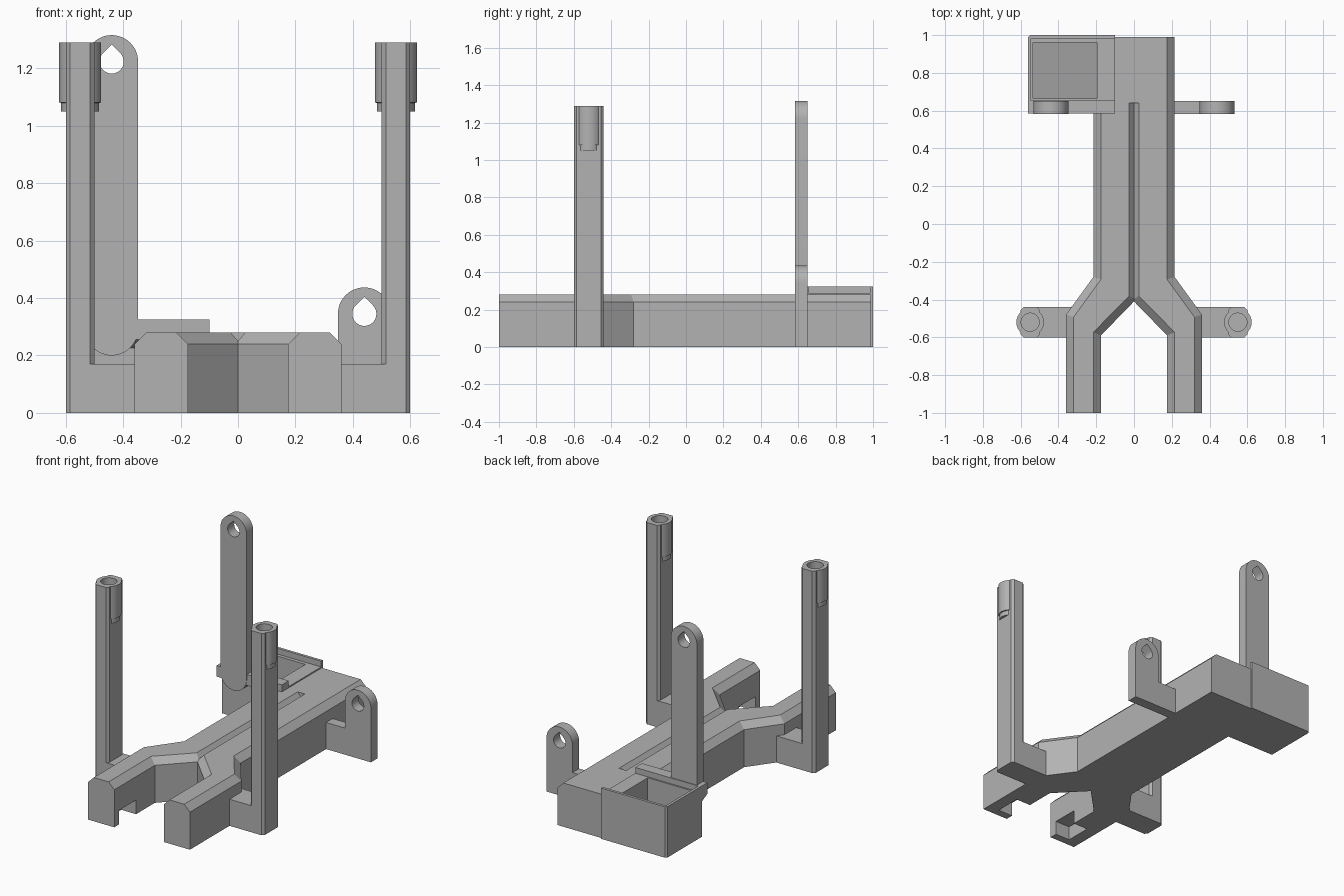
import bpy, bmesh, math
from mathutils import Vector

cube = bpy.data.objects.get("Cube")
if cube:
    bpy.data.objects.remove(cube, do_unlink=True)

grey = bpy.data.materials.new("plain_grey")
grey.use_nodes = True
COLOR = (0.45, 0.45, 0.45, 1)
grey.diffuse_color = COLOR
grey.node_tree.nodes["Principled BSDF"].inputs["Base Color"].default_value = COLOR


def loft(name, rings):
    """Closed solid through a list of equally sized rings."""
    bm = bmesh.new()
    loops = [[bm.verts.new(p) for p in ring] for ring in rings]
    n = len(loops[0])
    for low, high in zip(loops, loops[1:]):
        for i in range(n):
            j = (i + 1) % n
            bm.faces.new((low[i], low[j], high[j], high[i]))
    bm.faces.new(loops[0][::-1])
    bm.faces.new(loops[-1])
    bmesh.ops.recalc_face_normals(bm, faces=bm.faces)
    mesh = bpy.data.meshes.new(name)
    bm.to_mesh(mesh)
    bm.free()
    mesh.materials.append(grey)
    obj = bpy.data.objects.new(name, mesh)
    bpy.context.collection.objects.link(obj)
    return obj


def prism(name, pts, axis, a, b):
    """Extrude a 2D outline along y (outline in xz) or z (outline in xy)."""
    if axis == "y":
        return loft(name, [[(u, d, v) for u, v in pts] for d in (a, b)])
    return loft(name, [[(u, v, d) for u, v in pts] for d in (a, b)])


def box(name, x0, x1, y0, y1, z0, z1):
    return prism(name, [(x0, y0), (x1, y0), (x1, y1), (x0, y1)], "z", z0, z1)


def arc(cx, cy, r, start, end, n):
    angles = [math.radians(start + (end - start) * i / n) for i in range(n + 1)]
    return [(cx + r * math.cos(t), cy + r * math.sin(t)) for t in angles]


def circle(cx, cy, r, n=40):
    return arc(cx, cy, r, 0, 360, n)[:-1]


def combine(obj, tool, operation="DIFFERENCE"):
    """Apply a boolean and remove the tool."""
    mod = obj.modifiers.new("combine", "BOOLEAN")
    mod.operation, mod.solver, mod.object = operation, "EXACT", tool
    bpy.context.view_layer.update()
    graph = bpy.context.evaluated_depsgraph_get()
    mesh = bpy.data.meshes.new_from_object(obj.evaluated_get(graph))
    obj.modifiers.clear()
    obj.data = mesh
    bpy.data.objects.remove(tool, do_unlink=True)


def mirrored(half):
    return half + [(-x, y) for x, y in half[::-1] if x]


# Forked base with chamfered upper edges
lower = mirrored([(.215, .99), (.215, -.28), (.36, -.48), (.36, -1),
                  (.175, -1), (.175, -.59), (0, -.41)])
upper = mirrored([(.175, .99), (.175, -.293), (.32, -.493), (.32, -1),
                  (.215, -1), (.215, -.573), (0, -.355)])
base = loft("forked_base", [[(x, y, z) for x, y in ring]
                            for ring, z in ((lower, 0), (lower, .24), (upper, .28))])

# Groove down the middle and notches inside the feet
combine(base, prism("groove", [(-.03, .285), (.03, .285), (0, .25)], "y", -.5, .64))
for s in (-1, 1):
    x0, x1 = sorted((s * .15, s * .28))
    combine(base, box("notch", x0, x1, -.95, -.78, -.05, .09))

# Tray side pocket cut into the base
combine(base, box("pocket", -.3, -.195, .66, .96, .05, .4))

# Front arms and posts with bored sleeves
for s, side in ((-1, "right"), (1, "left")):
    x0, x1 = sorted((s * .3, s * .55))
    box(side + "_front_arm", x0, x1, -.6, -.44, 0, .17)
    cx, cy, w, d, c = s * .55, -.52, .05, .08, .015
    corners = [(w, d - c), (w - c, d), (c - w, d), (-w, d - c),
               (-w, c - d), (c - w, -d), (w - c, -d), (w, c - d)]
    post = prism(side + "_front_post", [(cx + x, cy + y) for x, y in corners], "z", 0, 1.29)
    sleeve = loft("sleeve", [[(x, y, z) for x, y in circle(cx, cy, r)]
                             for z, r in ((1.05, .066), (1.08, .066), (1.081, .073), (1.29, .073))])
    combine(post, sleeve, "UNION")
    combine(post, prism("bore", circle(cx, cy, .048), "z", 1.07, 1.4))


# Rear lugs with teardrop holes
def lug(name, cx, cz, bottom):
    r, h = .092, .042
    plate = prism(name, arc(cx, cz, r, 0, 180, 24) + bottom, "y", .583, .65)
    drop = arc(cx, cz, h, 135, 405, 24) + [(cx, cz + h * math.sqrt(2))]
    combine(plate, prism("drop", drop, "y", .5, .75))


lug("left_short_lug", .44, .345, [(.348, .17), (.2, .17), (.2, 0), (.532, 0)])
lug("right_tall_lug", -.44, 1.224, arc(-.44, .292, .092, 180, 360, 24))

# Rear tray: hollow body with sloping floor, open towards the base
tray = prism("rear_tray", [(-.1, .64), (-.1, 1), (-.55, 1), (-.562, .988), (-.562, .64)],
             "z", 0, .325)
combine(tray, prism("cavity", [(-.535, .2), (-.195, .06), (-.195, .4), (-.535, .4)],
                    "y", .665, .96))
combine(tray, box("upper_step", -.545, 0, .655, .983, .288, .4))

# Tray front rim with a sloped underside
loft("tray_front_rim", [[(x, y, z) for y, z in ((.586, .325), (.65, .325), (.65, .22), (.586, .255))]
                        for x in (-.562, -.1)])

# Smooth the round parts, keep the edges sharp
bpy.ops.object.select_all(action="DESELECT")
for obj in bpy.context.collection.objects:
    if obj.type == "MESH" and ("post" in obj.name or "lug" in obj.name):
        obj.select_set(True)
        bpy.context.view_layer.objects.active = obj
bpy.ops.object.shade_smooth_by_angle(angle=math.radians(25))
